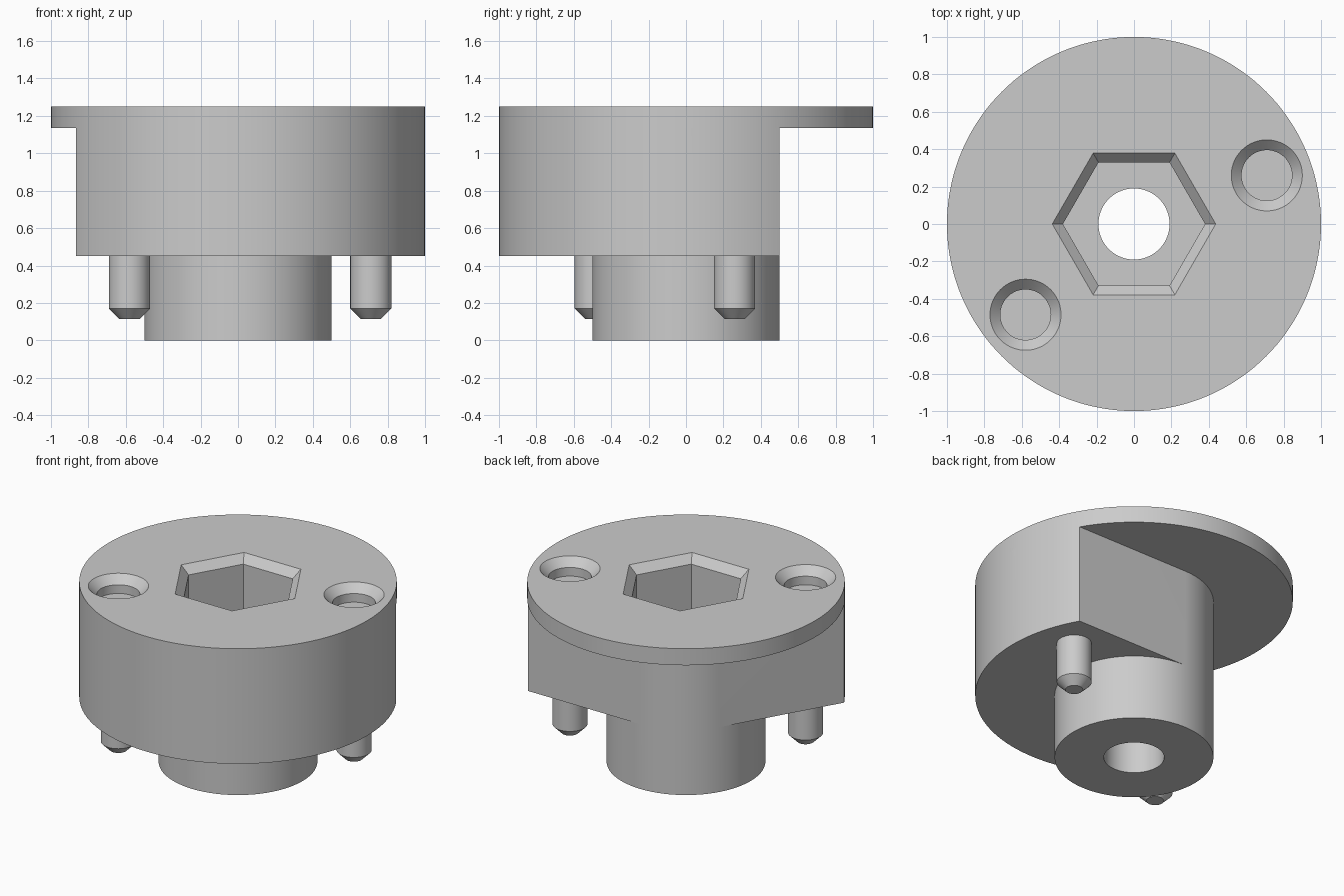
import bpy, bmesh
from math import cos, sin, radians

if "Cube" in bpy.data.objects:
    bpy.data.objects.remove(bpy.data.objects["Cube"])

SEG = 144


def ring(radius, segs):
    return [(radius * cos(radians(360 * i / segs)), radius * sin(radians(360 * i / segs)))
            for i in range(segs)]


def stack(name, layers, at=(0, 0)):
    """Closed solid from matching outlines: layers = [(outline, z), ...] bottom to top."""
    bm = bmesh.new()
    rows = [[bm.verts.new((x + at[0], y + at[1], z)) for x, y in pts] for pts, z in layers]
    n = len(rows[0])
    for low, high in zip(rows, rows[1:]):
        for i in range(n):
            j = (i + 1) % n
            bm.faces.new((low[i], low[j], high[j], high[i]))
    bm.faces.new(rows[0][::-1])
    bm.faces.new(rows[-1])
    mesh = bpy.data.meshes.new(name)
    bm.to_mesh(mesh)
    bm.free()
    ob = bpy.data.objects.new(name, mesh)
    bpy.context.collection.objects.link(ob)
    return ob


def turned(name, profile, segs=SEG, at=(0, 0)):
    return stack(name, [(ring(r, segs), z) for r, z in profile], at)


def activate(ob):
    bpy.ops.object.select_all(action='DESELECT')
    ob.select_set(True)
    bpy.context.view_layer.objects.active = ob


def combine(target, other, operation):
    mod = target.modifiers.new("bool", 'BOOLEAN')
    mod.operation = operation
    mod.solver = 'EXACT'
    mod.object = other
    activate(target)
    bpy.ops.object.modifier_apply(modifier=mod.name)
    bpy.data.objects.remove(other)


def smooth(ob):
    activate(ob)
    bpy.ops.object.shade_smooth_by_angle(angle=radians(30))


PINS = [(0.71, 0.26), (-0.58, -0.485)]

# Half-round body whose flat walls run tangent into the hub
step = 360 / SEG
outer = [(cos(radians(210 + i * step)), sin(radians(210 + i * step))) for i in range(SEG // 2 + 1)]
inner = [(0.5 * cos(radians(90 + i * step)), 0.5 * sin(radians(90 + i * step)))
         for i in range(SEG // 6 + 1)]
outline = outer + inner
body = stack("cam_body", [(outline, 0.45), (outline, 1.135)])

# Hub below and full round flange above
combine(body, turned("hub", [(0.5, 0), (0.5, 0.45)]), 'UNION')
combine(body, turned("flange", [(1, 1.135), (1, 1.25)]), 'UNION')

# Chamfered hex socket and through hole
combine(body, turned("hex_cutter", [(0.38, 0.45), (0.38, 1.195), (0.437, 1.25), (0.437, 1.4)], 6),
        'DIFFERENCE')
combine(body, turned("bore_cutter", [(0.19, -0.2), (0.19, 0.8)], 72), 'DIFFERENCE')

# Shallow countersunk recesses above the pins
for p in PINS:
    combine(body, turned("recess_cutter", [(0.135, 1.135), (0.135, 1.195), (0.19, 1.25), (0.19, 1.4)],
                         72, p), 'DIFFERENCE')
smooth(body)

# Locating pins with chamfered tips
for name, p in zip(("right_pin", "left_pin"), PINS):
    smooth(turned(name, [(0.055, 0.115), (0.11, 0.17), (0.11, 0.47)], 72, p))
